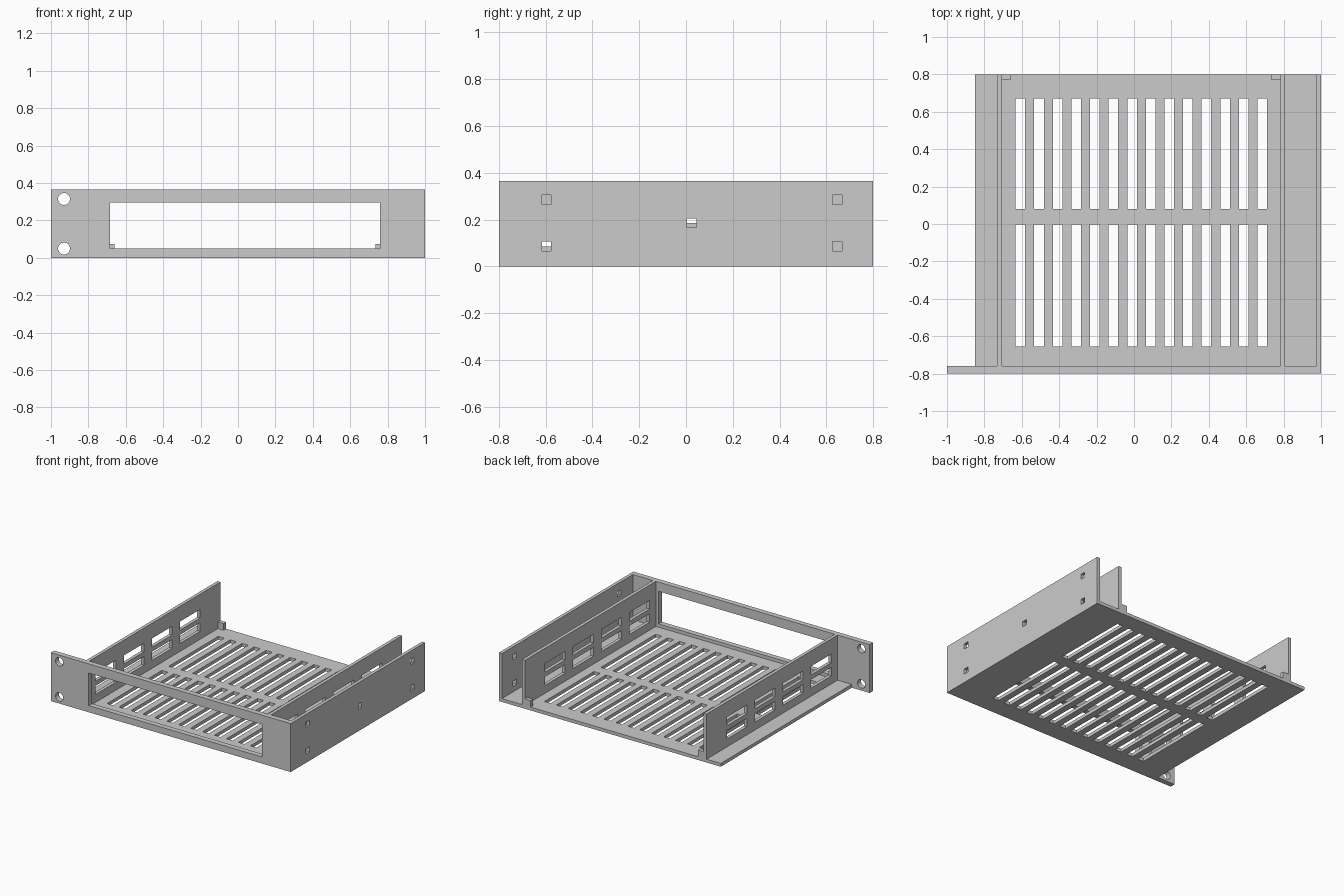
import bpy
import bmesh
from mathutils import Matrix, Vector

default = bpy.data.objects.get("Cube")
if default:
    bpy.data.objects.remove(default, do_unlink=True)

grey = bpy.data.materials.new("plain grey")
grey.use_nodes = True
colour = (0.6, 0.6, 0.6, 1)
grey.diffuse_color = colour
grey.node_tree.nodes["Principled BSDF"].inputs["Base Color"].default_value = colour

T = 0.025                    # sheet thickness
H = 0.365                    # overall height
FRONT, INNER, BACK = -0.8, -0.76, 0.8


def add_box(bm, lo, hi):
    lo, hi = Vector(lo), Vector(hi)
    place = Matrix.Translation((lo + hi) / 2) @ Matrix.Diagonal((*(hi - lo), 1))
    bmesh.ops.create_cube(bm, size=1, matrix=place)


def make_object(name, bm):
    mesh = bpy.data.meshes.new(name)
    bm.to_mesh(mesh)
    bm.free()
    mesh.materials.append(grey)
    obj = bpy.data.objects.new(name, mesh)
    bpy.context.collection.objects.link(obj)
    return obj


def panel(name, lo, hi, holes=(), rounds=()):
    """Box with rectangular holes (lo, hi) and round holes (centre, radius) along y."""
    bm = bmesh.new()
    add_box(bm, lo, hi)
    obj = make_object(name, bm)
    if not holes and not rounds:
        return obj
    bm = bmesh.new()
    for a, b in holes:
        add_box(bm, a, b)
    for centre, radius in rounds:
        place = Matrix.Translation(centre) @ Matrix.Rotation(1.5707963, 4, 'X')
        bmesh.ops.create_cone(bm, cap_ends=True, segments=32, radius1=radius,
                              radius2=radius, depth=0.2, matrix=place)
    cutter = make_object(name + "_cutter", bm)
    cutter.hide_render = True
    cut = obj.modifiers.new("holes", 'BOOLEAN')
    cut.operation = 'DIFFERENCE'
    cut.solver = 'EXACT'
    cut.object = cutter
    # Bake the cut and drop the cutter
    bpy.context.view_layer.update()
    graph = bpy.context.evaluated_depsgraph_get()
    baked = bpy.data.meshes.new_from_object(obj.evaluated_get(graph))
    obj.modifiers.clear()
    obj.data = baked
    bpy.data.objects.remove(cutter, do_unlink=True)
    return obj


# Front plate with a wide window and two mounting holes in the ear
front = panel("front_plate", (-1, FRONT, 0), (1, INNER, H),
              holes=[((-0.685, -0.9, 0.05), (0.76, -0.7, 0.295))],
              rounds=[((-0.93, -0.78, z), 0.032) for z in (0.05, 0.315)])
bpy.ops.object.select_all(action='DESELECT')
front.select_set(True)
bpy.context.view_layer.objects.active = front
bpy.ops.object.shade_smooth_by_angle()

# Floor with two rows of ventilation slots
slots = []
for i in range(14):
    x = -0.633 + i * 0.0995
    for y0, y1 in ((-0.655, -0.002), (0.08, 0.67)):
        slots.append(((x, y0, -0.1), (x + 0.051, y1, 0.1)))
panel("slotted_floor", (-0.85, INNER, 0), (1, BACK, T), slots)

# Inner walls with two rows of four openings, and a stop block at the back of each
for side, x0, bx in (("right", -0.732, -0.708), ("left", 0.783, 0.735)):
    openings = []
    for i in range(4):
        y = -0.565 + i * 0.335
        for z in (0.085, 0.185):
            openings.append(((x0 - 0.1, y - 0.12, z), (x0 + 0.1, y + 0.12, z + 0.065)))
    panel(side + "_inner_wall", (x0, INNER, T), (x0 + T, BACK, H), openings)
    panel(side + "_stop_block", (bx, 0.77, T), (bx + 0.048, BACK, 0.075))

# Outer wall with small square mounting holes
spots = [(y, z) for y in (-0.596, 0.646) for z in (0.086, 0.285)] + [(0.025, 0.185)]
s = 0.02
panel("left_outer_wall", (1 - T, INNER, T), (1, BACK, H),
      [((0.9, y - s, z - s), (1.1, y + s, z + s)) for y, z in spots])
